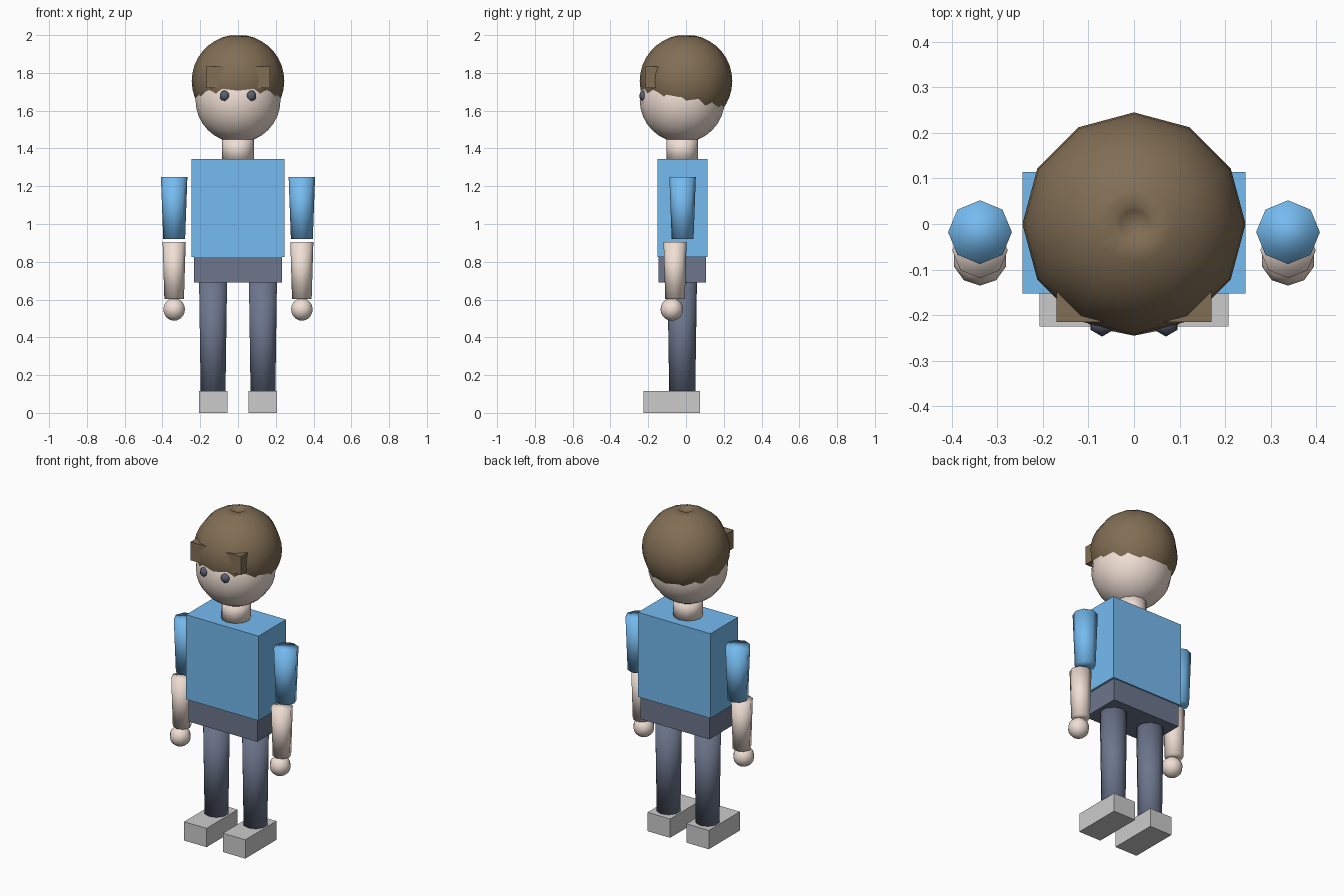
import bpy, bmesh, math
from mathutils import Matrix

if "Cube" in bpy.data.objects:
    bpy.data.objects.remove(bpy.data.objects["Cube"])


def material(name, rgb):
    m = bpy.data.materials.new(name)
    m.diffuse_color = (*rgb, 1)
    m.use_nodes = True
    m.node_tree.nodes["Principled BSDF"].inputs["Base Color"].default_value = m.diffuse_color
    return m


SHIRT = material("shirt_blue", (0.178, 0.497, 0.871))
PANTS = material("slate", (0.15, 0.18, 0.262))
SKIN = material("skin", (0.87, 0.74, 0.66))
HAIR = material("hair_brown", (0.22, 0.156, 0.09))
EYE = material("eye_dark", (0.10, 0.11, 0.16))


def finish(name, bm, mat=None, smooth=False):
    bmesh.ops.recalc_face_normals(bm, faces=bm.faces)
    me = bpy.data.meshes.new(name)
    bm.to_mesh(me)
    bm.free()
    for p in me.polygons:
        p.use_smooth = smooth
    if mat:
        me.materials.append(mat)
    ob = bpy.data.objects.new(name, me)
    bpy.context.collection.objects.link(ob)
    return ob


def box(name, x, y, z, mat=None):
    """Box from (min, max) ranges on each axis."""
    bm = bmesh.new()
    bmesh.ops.create_cube(bm, size=1)
    for v in bm.verts:
        for i, (lo, hi) in enumerate((x, y, z)):
            v.co[i] = lo if v.co[i] < 0 else hi
    return finish(name, bm, mat)


def tube(name, x, y, z, r_bottom, r_top, sides, mat):
    """Tapered upright cylinder spanning the z range."""
    bm = bmesh.new()
    bmesh.ops.create_cone(bm, cap_ends=True, segments=sides, radius1=r_bottom,
                          radius2=r_top, depth=z[1] - z[0],
                          matrix=Matrix.Translation((x, y, (z[0] + z[1]) / 2)))
    return finish(name, bm, mat, True)


def ball(name, centre, r, sides, rings, mat, dimple=0):
    bm = bmesh.new()
    bmesh.ops.create_uvsphere(bm, u_segments=sides, v_segments=rings, radius=r)
    if dimple:
        # Replace the top fan with a small sunken disc
        pole = max(bm.verts, key=lambda v: v.co.z)
        cap = bmesh.ops.dissolve_verts(bm, verts=[pole])
        top = max(bm.faces, key=lambda f: f.calc_center_median().z)
        bmesh.ops.inset_region(bm, faces=[top], thickness=0.012, depth=-dimple)
    bmesh.ops.translate(bm, verts=bm.verts, vec=centre)
    return finish(name, bm, mat, True)


# Head, hair cap with crown dimple, fringe block
Y = -0.02
ball("head", (0, Y, 1.656), 0.225, 16, 16, SKIN)
ball("hair", (0, 0, 1.757), 0.245, 12, 18, HAIR, dimple=0.015)
box("fringe", (-0.17, 0.17), (-0.215, -0.1), (1.72, 1.833), HAIR)

# Neck, torso, hips
tube("neck", 0, Y, (1.33, 1.46), 0.084, 0.084, 12, SKIN)
box("torso", (-0.245, 0.245), (-0.152, 0.114), (0.826, 1.343), SHIRT)
box("hips", (-0.232, 0.232), (-0.145, 0.106), (0.69, 0.826), PANTS)

# Paired parts
for side, s in (("left", -1), ("right", 1)):
    ball(side + "_eye", (s * 0.07, -0.217, 1.678), 0.03, 6, 8, EYE)
    arm = s * 0.338
    tube(side + "_upper_arm", arm, -0.018, (0.921, 1.248), 0.058, 0.07, 8, SHIRT)
    tube(side + "_forearm", arm, -0.058, (0.604, 0.904), 0.052, 0.061, 8, SKIN)
    ball(side + "_hand", (arm, -0.075, 0.548), 0.06, 10, 10, SKIN)
    tube(side + "_leg", s * 0.132, Y, (0.11, 0.70), 0.069, 0.078, 10, PANTS)
    box(side + "_shoe", sorted((s * 0.055, s * 0.207)), (-0.225, 0.075), (0, 0.115))
